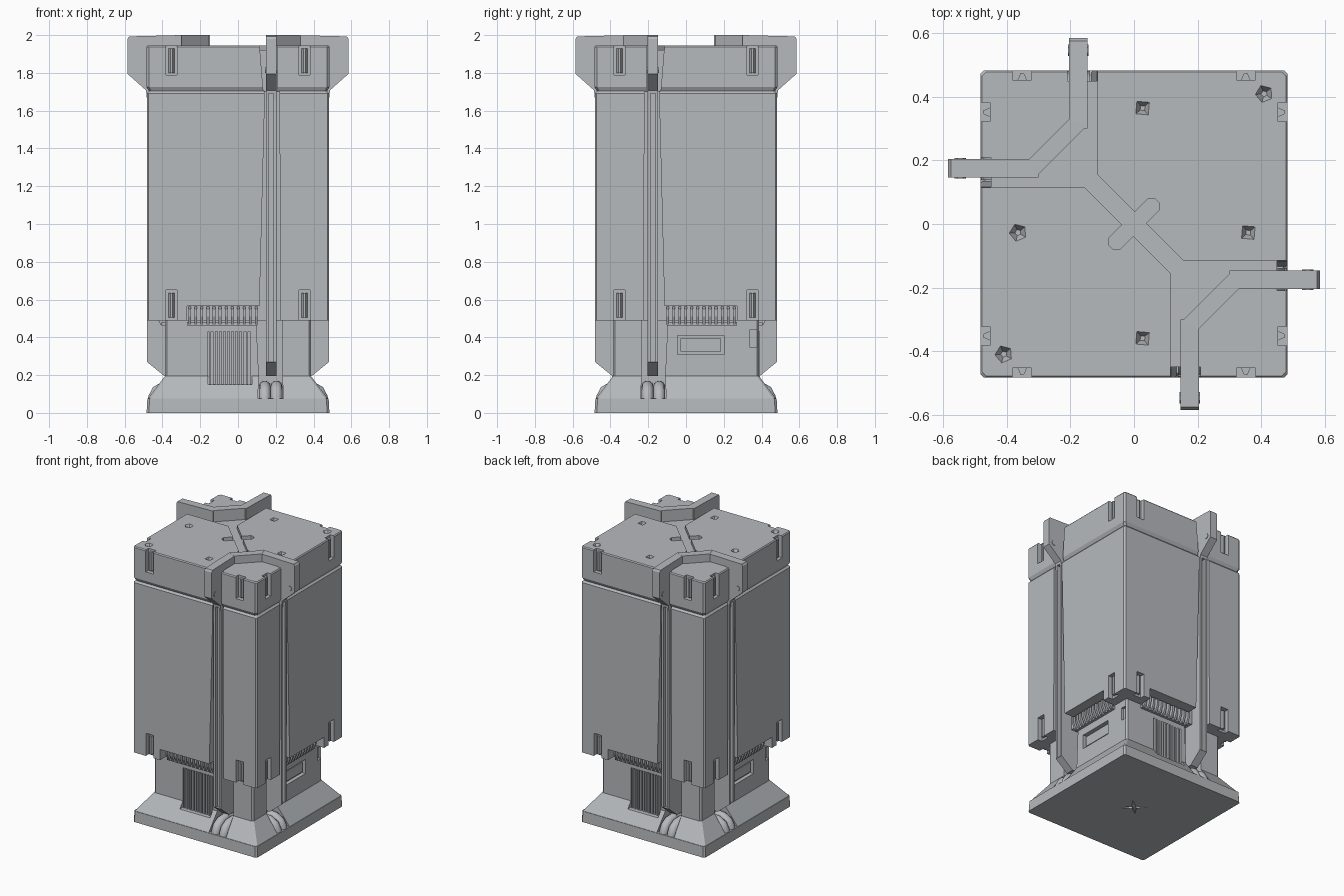
import bpy, bmesh, math

if "Cube" in bpy.data.objects:
    bpy.data.objects.remove(bpy.data.objects["Cube"])

# The model repeats on four sides: front, its diagonal mirror (right), and both turned 180 degrees
SIDES = [lambda x, y: (x, y), lambda x, y: (-y, -x),
         lambda x, y: (-x, -y), lambda x, y: (y, x)]

metal = bpy.data.materials.new("grey_metal")
metal.diffuse_color = (.47, .49, .51, 1)
metal.use_nodes = True
metal.node_tree.nodes["Principled BSDF"].inputs["Base Color"].default_value = metal.diffuse_color


def spread(shapes, which=(0, 1, 2, 3)):
    return [[[(*SIDES[i](p[0], p[1]), p[2]) for p in ring] for ring in s]
            for i in which for s in shapes]


def prism(plan, *zs):
    return [[(x, y, z) for x, y in plan] for z in zs]


def box(x0, x1, y0, y1, z0, z1):
    return prism([(x0, y0), (x1, y0), (x1, y1), (x0, y1)], z0, z1)


def side_plate(profile, x0, x1):
    return [[(x, y, z) for y, z in profile] for x in (x0, x1)]


def build(name, shapes):
    bm = bmesh.new()
    for rings in shapes:
        loops = [[bm.verts.new(p) for p in r] for r in rings]
        faces = [bm.faces.new(loops[0][::-1]), bm.faces.new(loops[-1])]
        n = len(loops[0])
        for a, b in zip(loops, loops[1:]):
            for i in range(n):
                j = (i + 1) % n
                faces.append(bm.faces.new((a[i], a[j], b[j], b[i])))
        bmesh.ops.recalc_face_normals(bm, faces=faces)
    me = bpy.data.meshes.new(name)
    bm.to_mesh(me)
    bm.free()
    me.materials.append(metal)
    ob = bpy.data.objects.new(name, me)
    bpy.context.collection.objects.link(ob)
    return ob


def cut(ob, shapes):
    tool = build("cutter", shapes)
    tool.hide_render = True
    mod = ob.modifiers.new("cut", 'BOOLEAN')
    mod.operation, mod.solver, mod.object = 'DIFFERENCE', 'EXACT', tool
    bpy.context.view_layer.update()
    dg = bpy.context.evaluated_depsgraph_get()
    me = bpy.data.meshes.new_from_object(ob.evaluated_get(dg))
    ob.modifiers.clear()
    ob.data = me
    bpy.data.objects.remove(tool)


def grooved(h, a, b, d, c, z):
    """Square outline with one channel (a..b, floor at d) on every side."""
    half = [(-h + c, -h), (a, -h), (a, -d), (b, -d), (b, -h), (h - c, -h),
            (h, -h + c), (h, -b), (d, -b), (d, -a), (h, -a), (h, h - c)]
    return [(x, y, z) for x, y in half + [(-x, -y) for x, y in half]]


def ngon(x, y, r, z, n, turn=0.0):
    return [(x + r * math.cos(turn + k * math.tau / n),
             y + r * math.sin(turn + k * math.tau / n), z) for k in range(n)]


def square(h, c, z):
    return [(-h, -h + c, z), (-h + c, -h, z), (h - c, -h, z), (h, -h + c, z),
            (h, h - c, z), (h - c, h, z), (-h + c, h, z), (-h, h - c, z)]


# Base plate with a small star pressed into the underside
plate = build("base_plate", [[square(.484, .012, 0), square(.48, .012, .075)]])
star = [((.085 if k % 2 else .018) * math.cos(k * math.pi / 4),
         (.085 if k % 2 else .018) * math.sin(k * math.pi / 4)) for k in range(8)]
cut(plate, [prism(star, -.02, .015)])

# Flared lower core with louvre recess (front/back) and window recess (left/right)
core = build("lower_core", [[grooved(.477, .105, .24, .34, .012, .074),
                             grooved(.387, .11, .235, .34, .012, .195),
                             grooved(.387, .095, .235, .34, .012, .52)]])
cut(core, spread([box(-.16, .075, -.6, -.36, .15, .43)], (0, 2))
    + spread([box(-.2, .045, -.6, -.36, .31, .41),
              box(-.375, -.335, -.6, -.37, .35, .44)], (1, 3)))
build("louvre_slats", spread(
    [box(-.153 + k * .0216, -.142 + k * .0216, -.392, -.35, .15, .43)
     for k in range(11)], (0, 2)))
build("window_panel", spread([
    box(-.185, .03, -.374, -.35, .325, .395)], (1, 3)))

# Main body with channels, lower teeth recess and clip slots
body = build("main_body", [[grooved(.483, .112, .225, .4, .01, .49),
                            grooved(.483, .14, .22, .4, .01, 1.6),
                            grooved(.483, .14, .22, .4, .01, 1.69),
                            grooved(.47, .14, .22, .4, .01, 1.705)]])
slot_x = (-.352, .352)
cut(body, spread([box(-.27, .2, -.6, -.4, .4, .565)]
                 + [box(x - .03, x + .03, -.6, -.45, .4, .65) for x in slot_x]))
build("vent_teeth", spread(
    [side_plate([(-.38, .465), (-.41, .465), (-.43, .51), (-.43, .55), (-.38, .57)],
                -.262 + k * .032, -.248 + k * .032) for k in range(12)]
    + [box(-.27, .1, -.405, -.37, .462, .48)]))

# Cap with seam, pits and clip slots
cap = build("cap", [[grooved(.47, .135, .21, .45, .012, 1.7),
                     grooved(.484, .132, .21, .45, .012, 1.725),
                     grooved(.484, .115, .21, .45, .012, 1.938),
                     grooved(.478, .115, .21, .45, .012, 1.945)]])
half_seam = [(.155, -.115), (.5, -.115), (.5, -.17), (.31, -.17), (.17, -.31),
             (.17, -.5), (.115, -.5), (.115, -.155), (-.002, -.038), (-.045, -.08),
             (-.065, -.08), (-.08, -.065), (-.08, -.045), (-.038, -.002)]
pits = [(-.365, -.027, 5), (.36, -.027, 4), (.027, -.36, 4), (.027, .365, 4),
        (.41, .41, 5), (-.41, -.41, 5)]
cut(cap, [prism(half_seam + [(-x, -y) for x, y in half_seam], 1.92, 2.1)]
    + [[ngon(x, y, .01, 1.915, n, .7), ngon(x, y, .034, 1.955, n, .7)] for x, y, n in pits]
    + spread([box(x - .03, x + .03, -.6, -.453, 1.79, 2.1) for x in slot_x]))

# Ribs inside the clip slots, tapering outward
build("slot_ribs", spread([prism([(x - .02, -.44), (x - .006, -.474), (x + .006, -.474),
                                  (x + .02, -.44)], z, z + .13)
                           for x in slot_x for z in (.505, 1.8)]))

# Long bars in the channels that widen into fins at the top
fin = [(-.3, 2), (-.577, 1.993), (-.585, 1.98), (-.585, 1.795), (-.487, 1.708),
       (-.482, 1.66), (-.482, .27), (-.39, .195), (-.33, .195), (-.33, 1.7), (-.3, 1.7)]
bars = build("fin_bars", spread([side_plate(fin, .147, .204)]))
cut(bars, spread([box(.162, .189, -.6, -.46, .27, 1.69)]))
build("fin_bridges", spread([prism([(.31, -.147), (.147, -.31), (.204, -.33), (.33, -.204)],
                                   1.7, 2)], (0, 2)))

# Bolts through the fin tips
build("fin_bolts", spread([side_plate(
    [(-.547 + .018 * math.cos(k * math.pi / 3), 1.815 + .018 * math.sin(k * math.pi / 3))
     for k in range(6)], .143, .208)]))

# Paired pipes bending from each channel down to the base plate
path = [(-.33, .14, 90), (-.39, .138, 80), (-.43, .115, 50), (-.447, .08, 20), (-.45, .03, 0)]


def pipe(cx, r=.031, n=10):
    rings = []
    for y, z, deg in path:
        t = math.radians(deg)
        rings.append([(cx + r * math.cos(k * math.tau / n),
                       y - r * math.sin(k * math.tau / n) * math.cos(t),
                       z + r * math.sin(k * math.tau / n) * math.sin(t)) for k in range(n)])
    return rings


pipes = build("channel_pipes", spread([pipe(.142), pipe(.204)]))
bpy.context.view_layer.objects.active = pipes
pipes.select_set(True)
bpy.ops.object.shade_smooth_by_angle(angle=math.radians(45))
